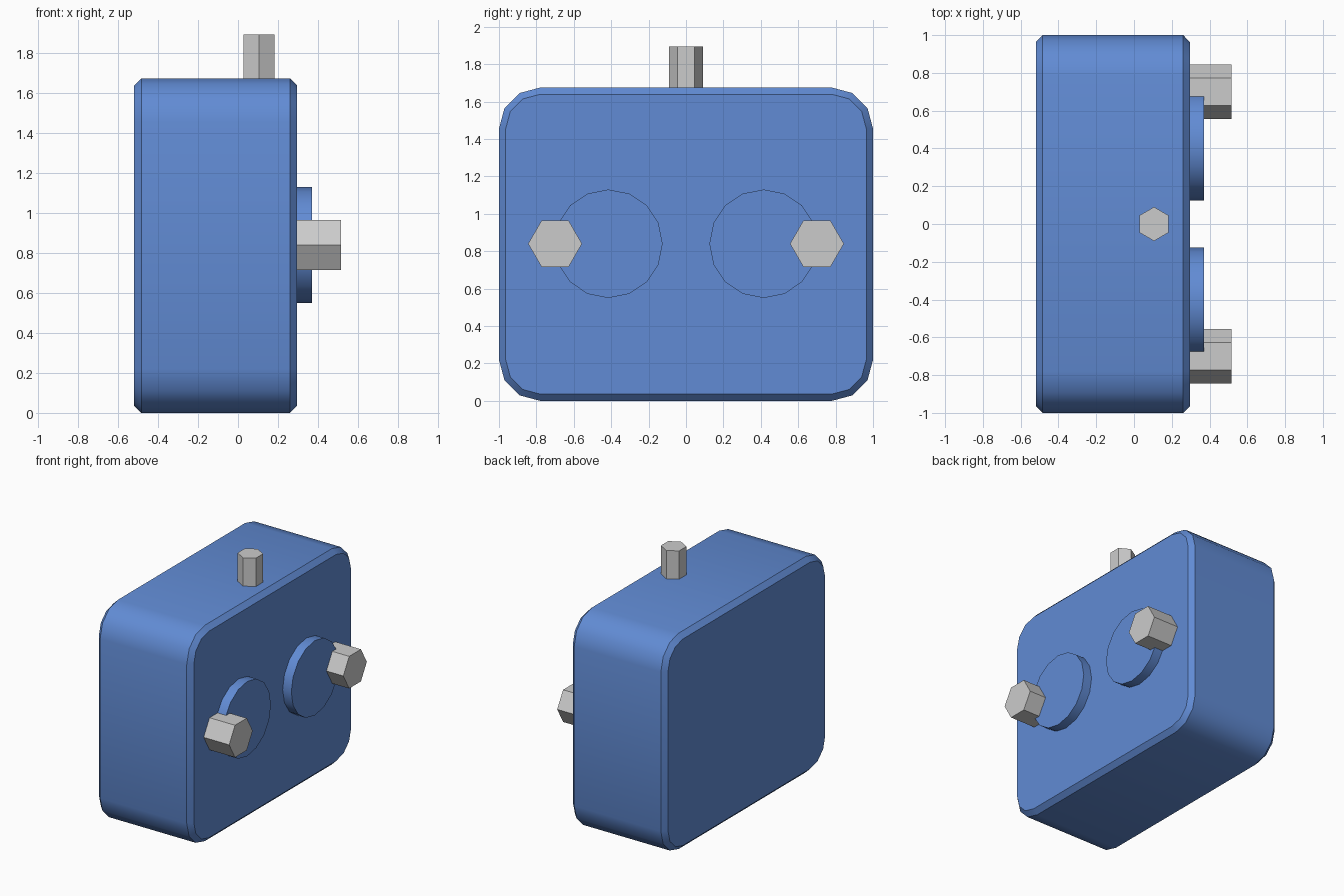
import bpy, bmesh
from math import cos, sin, pi, radians

if "Cube" in bpy.data.objects:
    bpy.data.objects.remove(bpy.data.objects["Cube"])

blue = bpy.data.materials.new("blue_paint")
blue.diffuse_color = (0.12, 0.26, 0.66, 1)
blue.use_nodes = True
blue.node_tree.nodes["Principled BSDF"].inputs["Base Color"].default_value = blue.diffuse_color


def loft(name, rings, mat=None):
    """Skin a list of equal-length point rings and cap both ends."""
    bm = bmesh.new()
    loops = [[bm.verts.new(p) for p in ring] for ring in rings]
    n = len(loops[0])
    for a, b in zip(loops, loops[1:]):
        for i in range(n):
            j = (i + 1) % n
            bm.faces.new((a[i], a[j], b[j], b[i]))
    bm.faces.new(loops[0])
    bm.faces.new(loops[-1])
    bmesh.ops.recalc_face_normals(bm, faces=bm.faces)
    me = bpy.data.meshes.new(name)
    bm.to_mesh(me)
    bm.free()
    ob = bpy.data.objects.new(name, me)
    bpy.context.collection.objects.link(ob)
    if mat:
        me.materials.append(mat)
    bpy.ops.object.select_all(action='DESELECT')
    ob.select_set(True)
    bpy.context.view_layer.objects.active = ob
    bpy.ops.object.shade_smooth_by_angle(angle=radians(35))
    return ob


def rounded_ring(x, inset):
    """Rounded rectangle in the YZ plane, three segments per corner."""
    cy, cz, r, mid = 0.78, 0.6175, 0.22 - inset, 0.8375
    pts = []
    for k, (sy, sz) in enumerate(((1, 1), (-1, 1), (-1, -1), (1, -1))):
        for s in range(4):
            a = k * pi / 2 + s * pi / 6
            pts.append((x, sy * cy + r * cos(a), mid + sz * cz + r * sin(a)))
    return pts


def x_circle(x, y, z, r, n):
    return [(x, y + r * cos(2 * pi * i / n), z + r * sin(2 * pi * i / n)) for i in range(n)]


# Case with chamfered front and back rims
loft("case", [rounded_ring(-0.52, 0.036), rounded_ring(-0.484, 0),
              rounded_ring(0.26, 0), rounded_ring(0.296, 0.036)], blue)

# Round pads and hexagonal pegs on the +x face, mirrored in y
for side, s in (("left", -1), ("right", 1)):
    loft(side + "_pad", [x_circle(x, s * 0.415, 0.84, 0.29, 16) for x in (0.28, 0.37)], blue)
    loft(side + "_peg", [x_circle(x, s * 0.70, 0.84, 0.144, 6) for x in (0.28, 0.515)])

# Hexagonal pin on top
loft("top_pin", [[(0.106 + 0.09 * sin(i * pi / 3), 0.09 * cos(i * pi / 3), z)
                  for i in range(6)] for z in (1.66, 1.895)])
